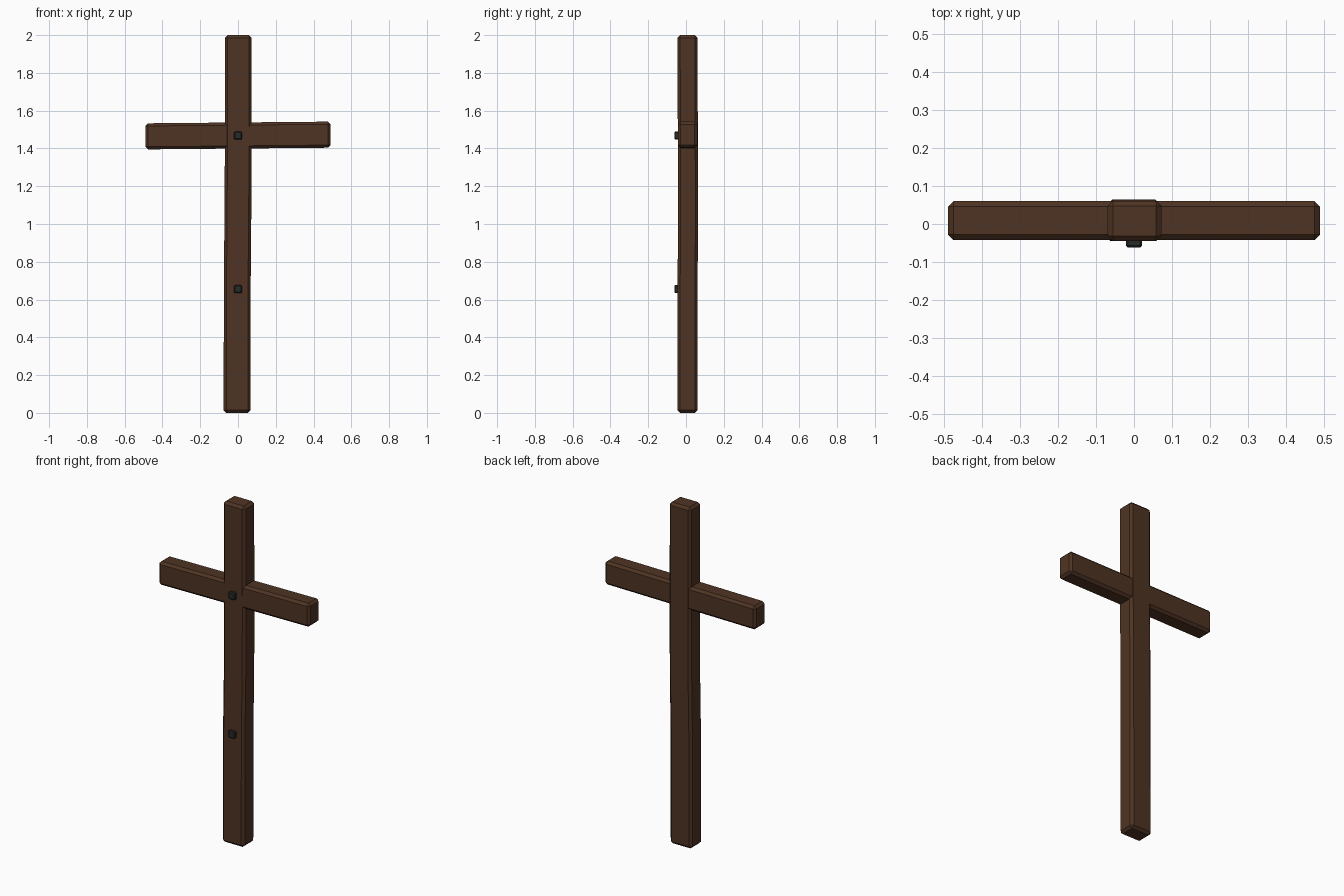
import bpy, bmesh, math
from mathutils import Vector

if "Cube" in bpy.data.objects:
    bpy.data.objects.remove(bpy.data.objects["Cube"])


def material(name, color):
    m = bpy.data.materials.new(name)
    m.diffuse_color = (*color, 1)
    m.use_nodes = True
    m.node_tree.nodes["Principled BSDF"].inputs["Base Color"].default_value = m.diffuse_color
    return m


wood = material("dark_wood", (0.078, 0.034, 0.017))
iron = material("dark_iron", (0.021, 0.024, 0.022))


def beam(name, mat, axis, stations, half_a, half_b, chamfer):
    """Chamfered beam lofted through (position, offset_a, offset_b) stations."""
    bm = bmesh.new()
    rings = []
    for t, oa, ob in stations:
        ring = []
        for sa, sb in ((-1, -1), (1, -1), (1, 1), (-1, 1)):
            a, b = oa + sa * half_a, ob + sb * half_b
            co = {"z": (a, b, t), "x": (t, a, b), "y": (a, t, b)}[axis]
            ring.append(bm.verts.new(co))
        rings.append(ring)
    for r, s in zip(rings, rings[1:]):
        for i in range(4):
            j = (i + 1) % 4
            bm.faces.new((r[i], r[j], s[j], s[i]))
    bm.faces.new(rings[0][::-1])
    bm.faces.new(rings[-1])
    bmesh.ops.recalc_face_normals(bm, faces=bm.faces)
    sharp = [e for e in bm.edges if e.calc_face_angle(0) > math.radians(45)]
    bmesh.ops.bevel(bm, geom=sharp, offset=chamfer, segments=1,
                    profile=0.5, affect="EDGES")
    bmesh.ops.recalc_face_normals(bm, faces=bm.faces)
    me = bpy.data.meshes.new(name)
    bm.to_mesh(me)
    bm.free()
    me.materials.append(mat)
    ob = bpy.data.objects.new(name, me)
    bpy.context.collection.objects.link(ob)
    return ob


# Upright post, slightly warped along its length
beam("upright_post", wood, "z",
     [(0.0, -0.005, 0.008), (0.67, -0.004, 0.008), (1.0, -0.001, 0.011),
      (1.33, 0.001, 0.010), (2.0, 0.001, 0.008)],
     0.071, 0.053, 0.014)

# Crossbar, rising a little to the right
beam("crossbar", wood, "x",
     [(-0.49, 0.009, 1.464), (-0.16, 0.009, 1.467),
      (0.16, 0.009, 1.470), (0.49, 0.009, 1.473)],
     0.051, 0.069, 0.014)

# Square iron nail heads on the front
for name, z in (("upper_nail", 1.468), ("lower_nail", 0.655)):
    beam(name, iron, "y", [(-0.062, 0, z), (-0.03, 0, z)], 0.021, 0.021, 0.005)
